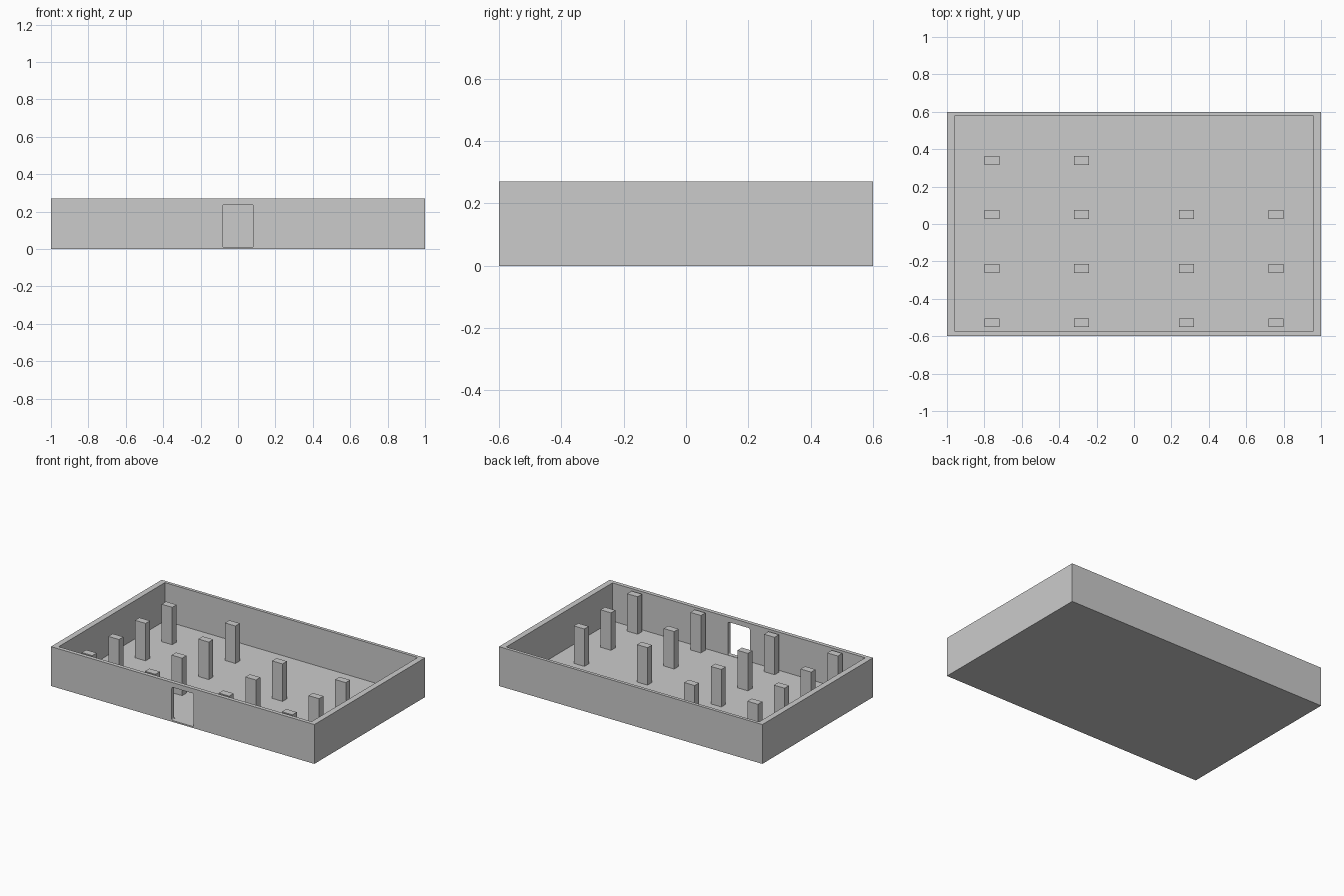
import bpy, bmesh
from mathutils import Vector

if "Cube" in bpy.data.objects:
    bpy.data.objects.remove(bpy.data.objects["Cube"])


def box(name, lo, hi, corner=0.0):
    """Box between two corners; optional rounding of the edges along y."""
    lo, hi = Vector(lo), Vector(hi)
    bm = bmesh.new()
    bmesh.ops.create_cube(bm, size=1)
    bmesh.ops.scale(bm, vec=hi - lo, verts=bm.verts)
    bmesh.ops.translate(bm, vec=(lo + hi) / 2, verts=bm.verts)
    if corner:
        edges = [e for e in bm.edges
                 if abs(e.verts[0].co.y - e.verts[1].co.y) > 1e-4]
        bmesh.ops.bevel(bm, geom=edges, offset=corner, segments=3,
                        profile=0.5, affect='EDGES')
    mesh = bpy.data.meshes.new(name)
    bm.to_mesh(mesh)
    bm.free()
    obj = bpy.data.objects.new(name, mesh)
    bpy.context.collection.objects.link(obj)
    return obj


def cut(target, cutter):
    mod = target.modifiers.new(cutter.name, 'BOOLEAN')
    mod.operation = 'DIFFERENCE'
    mod.solver = 'EXACT'
    mod.object = cutter
    cutter.hide_render = True
    cutter.hide_set(True)


FLOOR, TOP = 0.008, 0.27

# Open tray: outer walls and thin floor in one piece
room = box("room_shell", (-1, -0.6, 0), (1, 0.6, TOP))
cut(room, box("room_cutter", (-0.96, -0.573, FLOOR), (0.96, 0.578, 0.4)))

# Doorway with slightly rounded corners through the front wall
cut(room, box("door_cutter", (-0.083, -0.7, 0.01), (0.083, -0.5, 0.237), 0.01))

# Pillars: full rows, but the back row only on the left
for row, y in enumerate((-0.528, -0.239, 0.05, 0.339)):
    for col, x in enumerate((-0.76, -0.28, 0.28, 0.76)):
        if row == 3 and x > 0:
            continue
        box(f"pillar_{row}_{col}", (x - 0.04, y - 0.024, FLOOR - 0.003),
            (x + 0.04, y + 0.024, 0.265))
